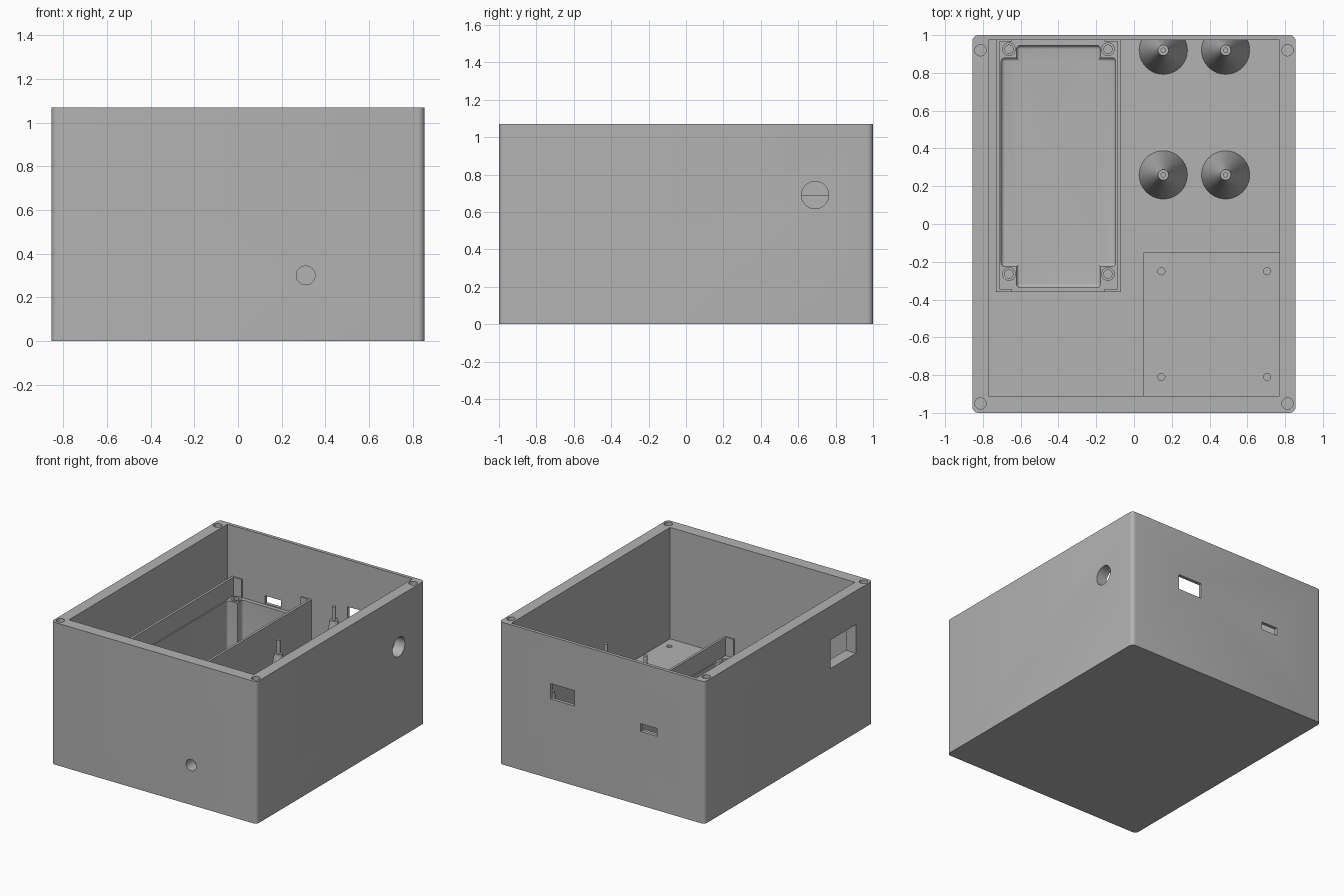
import bpy
import bmesh
import math
from mathutils import Matrix, Vector

cube = bpy.data.objects.get("Cube")
if cube:
    bpy.data.objects.remove(cube, do_unlink=True)

grey = bpy.data.materials.new("plain grey")
grey.use_nodes = True
grey.diffuse_color = (0.45, 0.45, 0.45, 1)
grey.node_tree.nodes["Principled BSDF"].inputs["Base Color"].default_value = grey.diffuse_color

TOP, FLOOR, BACK = 1.07, 0.086, 0.975
OVER = 1.3   # cutters reach past the rim


def finish(name, bm):
    mesh = bpy.data.meshes.new(name)
    bm.to_mesh(mesh)
    bm.free()
    mesh.materials.append(grey)
    obj = bpy.data.objects.new(name, mesh)
    bpy.context.scene.collection.objects.link(obj)
    return obj


def block(name, x, y, z, radius=0, upright_only=True):
    """Box between three ranges, with rounded edges on request."""
    bm = bmesh.new()
    bmesh.ops.create_cube(bm, size=1)
    low, high = Vector((x[0], y[0], z[0])), Vector((x[1], y[1], z[1]))
    size = high - low
    bmesh.ops.transform(bm, verts=bm.verts,
                        matrix=Matrix.Translation((low + high) / 2) @ Matrix.Diagonal((*size, 1)))
    if radius:
        edges = [e for e in bm.edges if not upright_only
                 or abs(e.verts[0].co.z - e.verts[1].co.z) > 0.01]
        bmesh.ops.bevel(bm, geom=edges, offset=radius, segments=5, profile=0.5, affect='EDGES')
    return finish(name, bm)


def rod(name, centre, r1, r2, length, axis='Z', sides=40):
    """Cylinder or cone centred on a point, along one axis."""
    bm = bmesh.new()
    turn = {'X': Matrix.Rotation(math.pi / 2, 4, 'Y'),
            'Y': Matrix.Rotation(math.pi / 2, 4, 'X'), 'Z': Matrix()}[axis]
    bmesh.ops.create_cone(bm, cap_ends=True, segments=sides, radius1=r1, radius2=r2,
                          depth=length, matrix=Matrix.Translation(centre) @ turn)
    return finish(name, bm)


def cut(target, *cutters):
    """Subtract each cutter from the target and discard it."""
    for cutter in cutters:
        mod = target.modifiers.new("cut", 'BOOLEAN')
        mod.operation, mod.solver, mod.object = 'DIFFERENCE', 'EXACT', cutter
        bpy.context.view_layer.update()
        graph = bpy.context.evaluated_depsgraph_get()
        mesh = bpy.data.meshes.new_from_object(target.evaluated_get(graph))
        target.modifiers.clear()
        target.data = mesh
        bpy.data.objects.remove(cutter, do_unlink=True)


def smooth(obj):
    bpy.ops.object.select_all(action='DESELECT')
    obj.select_set(True)
    bpy.context.view_layer.objects.active = obj
    bpy.ops.object.shade_smooth_by_angle(angle=math.radians(30))


# Open enclosure with a thin back wall
shell = block("enclosure", (-0.855, 0.855), (-1, 1), (0, TOP), 0.03)
cut(shell, block("hollow", (-0.77, 0.77), (-0.91, BACK), (FLOOR, OVER)))

# Cable holes and connector windows
cut(shell,
    rod("front_hole", (0.31, -0.95, 0.3), 0.043, 0.043, 0.2, 'Y'),
    rod("side_hole", (0.82, 0.69, 0.69), 0.073, 0.073, 0.2, 'X'),
    block("side_window", (-0.9, -0.74), (-0.8, -0.5), (0.6, 0.815)),
    block("back_window", (0.23, 0.43), (0.95, 1.05), (0.6, 0.716)),
    block("back_slot", (-0.457, -0.323), (0.95, 1.05), (0.556, 0.615)))

# Lid screw holes in the rim
for x in (-0.813, 0.813):
    for y in (-0.95, 0.92):
        cut(shell, rod("screw_hole", (x, y, TOP), 0.03, 0.03, 0.3, sides=24))
smooth(shell)

# Raised mounting platform with blind screw holes
platform = block("mounting_platform", (0.05, 0.775), (-0.915, -0.15), (FLOOR - 0.01, 0.232))
for x in (0.145, 0.705):
    for y in (-0.81, -0.25):
        cut(platform, rod("platform_hole", (x, y, 0.23), 0.019, 0.019, 0.2, sides=24))
smooth(platform)

# Long tray: lipped walls, open ends, cavity with four corner posts
LEDGE = 0.55
tray = block("tray", (-0.73, -0.07), (-0.36, BACK + 0.005), (FLOOR - 0.01, 0.69))
cut(tray,
    block("lip", (-0.712, -0.088), (-0.345, 0.965), (LEDGE, OVER)),
    block("end_gap", (-0.645, -0.155), (-0.5, 1.1), (LEDGE, OVER)),
    block("wide_cavity", (-0.703, -0.097), (-0.225, 0.88), (0.11, OVER), 0.02, False),
    block("long_cavity", (-0.622, -0.178), (-0.337, 0.945), (0.11, OVER), 0.02, False))
for x in (-0.662, -0.138):
    for y in (-0.265, 0.925):
        cut(tray, rod("tray_hole", (x, y, LEDGE), 0.022, 0.022, 0.25, sides=24))
        ring = rod("post_collar", (x, y, LEDGE), 0.036, 0.036, 0.016, sides=24)
        cut(ring, rod("collar_hole", (x, y, LEDGE), 0.022, 0.022, 0.1, sides=24))
        smooth(ring)
smooth(tray)

# Tapered standoffs with locating pins; the rear pair merges into the back wall
SHOULDER = 0.62
for x in (0.155, 0.485):
    for y in (0.26, 0.92):
        base = FLOOR - 0.002
        cone = rod("standoff", (x, y, (base + SHOULDER) / 2), 0.128, 0.028, SHOULDER - base)
        if y > 0.5:
            cut(cone, block("trim", (x - 0.3, x + 0.3), (BACK + 0.003, 1.3), (-0.1, OVER)))
        pin = rod("standoff_pin", (x, y, SHOULDER + 0.045), 0.014, 0.014, 0.11, sides=20)
        smooth(cone)
        smooth(pin)
